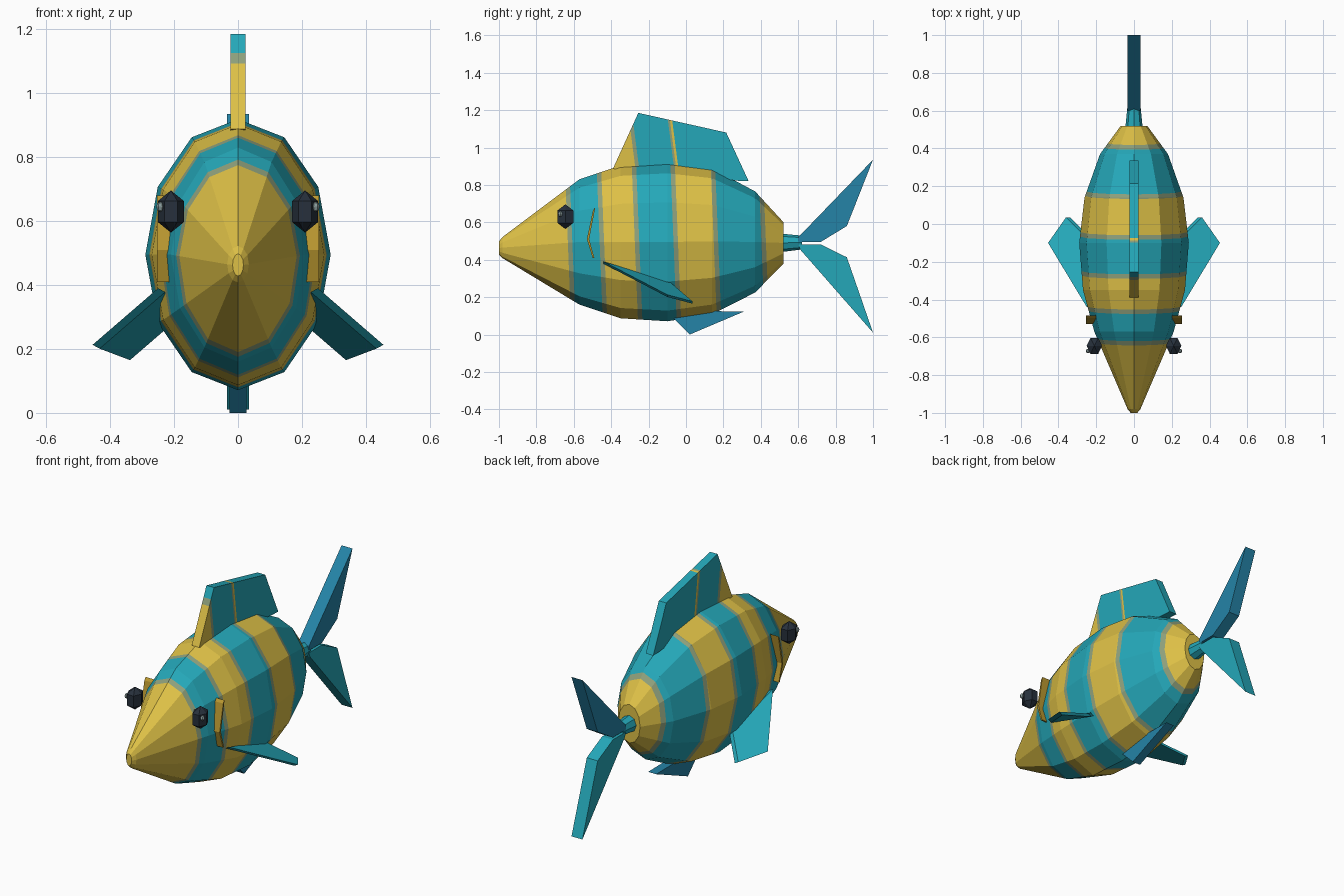
import bpy, bmesh, math
from mathutils import Vector

if "Cube" in bpy.data.objects:
    bpy.data.objects.remove(bpy.data.objects["Cube"])


def material(name, color):
    m = bpy.data.materials.new(name)
    m.diffuse_color = (*color, 1)
    m.use_nodes = True
    m.node_tree.nodes["Principled BSDF"].inputs["Base Color"].default_value = m.diffuse_color
    return m


YELLOW = material("golden yellow", (0.73, 0.53, 0.062))
TEAL = material("teal", (0.018, 0.39, 0.485))
BLEND = material("stripe edge grey", (0.27, 0.35, 0.2))
BLUE = material("sea blue", (0.018, 0.23, 0.39))
DARK = material("eye black", (0.02, 0.03, 0.045))
GLINT = material("eye glint grey", (0.25, 0.33, 0.33))
GOLD = material("dark gold", (0.5, 0.32, 0.03))


def finish(name, bm, *mats):
    bmesh.ops.recalc_face_normals(bm, faces=bm.faces[:])
    me = bpy.data.meshes.new(name)
    bm.to_mesh(me)
    bm.free()
    for m in mats:
        me.materials.append(m)
    ob = bpy.data.objects.new(name, me)
    bpy.context.collection.objects.link(ob)
    return ob


def stripe(bm, bounds, slots, slant, z0):
    """Cut slanted cross planes and colour the faces between them."""
    n = Vector((0, 1, slant))
    for y in bounds:
        geom = bm.verts[:] + bm.edges[:] + bm.faces[:]
        bmesh.ops.bisect_plane(bm, geom=geom, plane_co=(0, y, z0), plane_no=n, dist=1e-5)
    for f in bm.faces:
        c = f.calc_center_median()
        f.material_index = slots[sum(c.y + slant * (c.z - z0) > y for y in bounds)]


def loft(stations, sides):
    """Elliptic rings along y: (y, centre z, half width, half height)."""
    bm = bmesh.new()
    rings = []
    for y, cz, rx, rz in stations:
        rings.append([bm.verts.new((rx * math.sin(a), y, cz + rz * math.cos(a)))
                      for a in (2 * math.pi * i / sides for i in range(sides))])
    for a, b in zip(rings, rings[1:]):
        for i in range(sides):
            j = (i + 1) % sides
            bm.faces.new((a[i], a[j], b[j], b[i]))
    bm.faces.new(rings[0])
    bm.faces.new(rings[-1])
    return bm


def prism(points, offset):
    """Flat outline of 3D points, thickened by an offset vector."""
    bm = bmesh.new()
    face = bm.faces.new([bm.verts.new(p) for p in points])
    new = bmesh.ops.extrude_face_region(bm, geom=[face])["geom"]
    bmesh.ops.translate(bm, vec=offset, verts=[v for v in new if isinstance(v, bmesh.types.BMVert)])
    return bm


def fin(outline, half):
    return prism([(-half, y, z) for y, z in outline], (2 * half, 0, 0))


# Striped body with a small snout
body = loft([(-1.0, 0.463, 0.017, 0.035), (-0.98, 0.465, 0.034, 0.057),
             (-0.57, 0.495, 0.21, 0.335), (-0.35, 0.495, 0.27, 0.408),
             (-0.1, 0.495, 0.29, 0.424), (0.14, 0.498, 0.262, 0.39),
             (0.37, 0.495, 0.18, 0.27), (0.52, 0.49, 0.07, 0.112)], 12)
edges = [-0.62, -0.45, -0.262, -0.055, 0.16, 0.415]
stripe(body, [e + d for e in edges for d in (-0.012, 0.012)],
       [0, 2, 1, 2, 0, 2, 1, 2, 0, 2, 1, 2, 0], 0.04, 0.5)
finish("body", body, YELLOW, TEAL, BLEND)

# Tail stalk
finish("tail_stalk", loft([(0.5, 0.49, 0.047, 0.05), (0.62, 0.492, 0.035, 0.037)], 8), TEAL)

# Dorsal fin with its stripes
dorsal = fin([(-0.39, 0.888), (-0.255, 1.185), (0.215, 1.08), (0.335, 0.82),
              (0.28, 0.822), (0.1, 0.84), (-0.1, 0.87), (-0.3, 0.86)], 0.024)
stripe(dorsal, [-0.285, -0.265, -0.078, -0.067, -0.055], [0, 2, 1, 2, 0, 1], 0.13, 1.0)
finish("dorsal_fin", dorsal, YELLOW, TEAL, BLEND)

# Tail lobes and belly fin
finish("upper_tail_fin", fin([(0.6, 0.52), (1.0, 0.935), (0.86, 0.58), (0.72, 0.495),
                              (0.6, 0.495)], 0.035), BLUE)
finish("lower_tail_fin", fin([(0.6, 0.482), (0.72, 0.482), (0.86, 0.413), (1.0, 0.01),
                              (0.61, 0.455)], 0.035), TEAL)
finish("belly_fin", fin([(-0.08, 0.1), (0.02, 0.0), (0.31, 0.123), (0.15, 0.125),
                         (0.0, 0.13)], 0.026), BLUE)

for side, s in (("left", -1), ("right", 1)):
    # Side fin, sweeping out, back and down
    finish(side + "_side_fin",
           prism([(s * 0.25, -0.44, 0.39), (s * 0.455, -0.1, 0.213),
                  (s * 0.36, 0.035, 0.177), (s * 0.235, -0.09, 0.285)],
                 (-s * 0.022, 0, -0.012)), TEAL)

    # Bent gill ridge
    gill = [(-0.485, 0.68), (-0.518, 0.51), (-0.49, 0.41),
            (-0.499, 0.41), (-0.53, 0.51), (-0.497, 0.665)]
    finish(side + "_gill", prism([(s * 0.2, y, z) for y, z in gill], (s * 0.053, 0, 0)), GOLD)

    # Faceted eye with a small glint
    for name, pos, size, segs, rings, mat in (
            ("_eye", (s * 0.21, -0.645, 0.63), (0.047, 0.057, 0.066), 6, 3, DARK),
            ("_eye_glint", (s * 0.243, -0.672, 0.645), (0.013, 0.013, 0.016), 6, 4, GLINT)):
        bm = bmesh.new()
        bmesh.ops.create_uvsphere(bm, u_segments=segs, v_segments=rings, radius=1)
        for v in bm.verts:
            x, y, z = v.co
            v.co = (pos[0] + y * size[0], pos[1] + x * size[1], pos[2] + z * size[2])
        finish(side + name, bm, mat)
